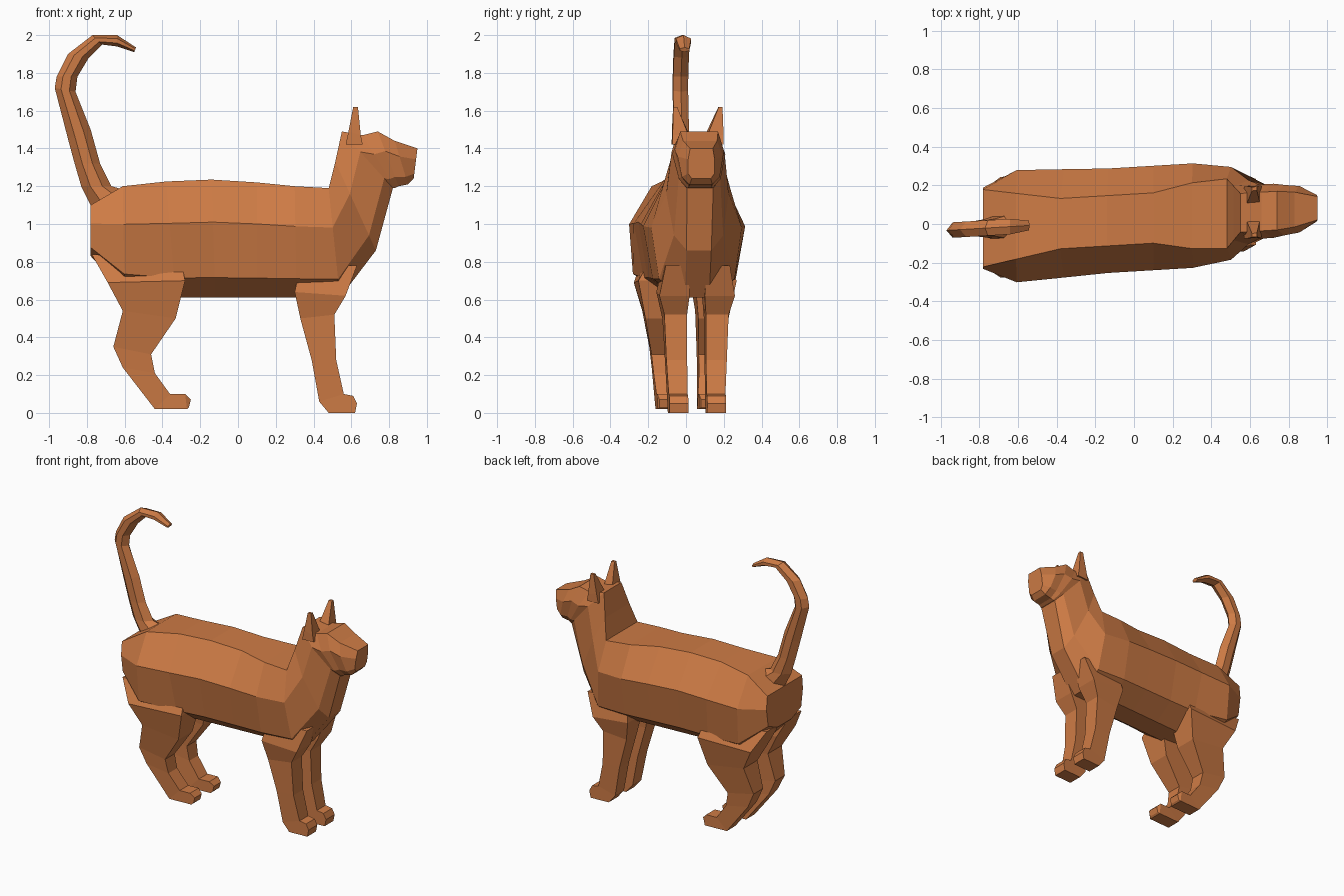
import bpy, bmesh
from mathutils import Vector

fur = bpy.data.materials.new("fur")
fur.diffuse_color = (0.62, 0.2, 0.06, 1)


def skew(p):
    # the whole animal stands turned slightly off the x axis
    return Vector((p[0], p[1] + 0.06 * p[0] + 0.025, p[2]))


def loft(name, rings):
    # skin a list of equal-sized point rings and cap both ends
    bm = bmesh.new()
    rows = [[bm.verts.new(skew(p)) for p in ring] for ring in rings]
    n = len(rows[0])
    for a, b in zip(rows, rows[1:]):
        for i in range(n):
            j = (i + 1) % n
            bm.faces.new((a[i], a[j], b[j], b[i]))
    bm.faces.new(rows[0][::-1])
    bm.faces.new(rows[-1])
    bmesh.ops.recalc_face_normals(bm, faces=bm.faces)
    me = bpy.data.meshes.new(name)
    bm.to_mesh(me)
    bm.free()
    me.materials.append(fur)
    ob = bpy.data.objects.new(name, me)
    bpy.context.collection.objects.link(ob)
    return ob


def body_ring(xt, zt, xb, zb, *widths):
    # eight points between a top and a bottom point, mirrored in y
    half = [(xt + (xb - xt) * f, w, zt + (zb - zt) * f)
            for f, w in zip((0, 0.36, 0.83, 1), widths)]
    return half + [(x, -y, z) for x, y, z in reversed(half)]


def limb_ring(side, xb, zb, xf, zf, y0, y1):
    # four points: back and front edge, inner and outer side
    return [(xb, side * y0, zb), (xb, side * y1, zb),
            (xf, side * y1, zf), (xf, side * y0, zf)]


def tail_ring(xo, zo, xi, zi, w):
    # six points between the outer and inner edge of the curl
    return [(xo + (xi - xo) * f, y * w, zo + (zi - zo) * f)
            for f, y in ((0, 0), (0.3, 1), (0.7, 1), (1, 0), (0.7, -1), (0.3, -1))]


# torso, neck and head: top x z, bottom x z, four half widths
torso = [
    (-0.78, 1.10, -0.78, 0.83, 0.20, 0.21, 0.19, 0.08),
    (-0.61, 1.20, -0.60, 0.64, 0.17, 0.29, 0.27, 0.10),
    (-0.38, 1.225, -0.33, 0.61, 0.13, 0.28, 0.23, 0.08),
    (-0.14, 1.235, -0.12, 0.61, 0.13, 0.27, 0.22, 0.08),
    (0.10, 1.22, 0.10, 0.61, 0.13, 0.27, 0.22, 0.08),
    (0.30, 1.20, 0.31, 0.61, 0.17, 0.27, 0.22, 0.08),
    (0.48, 1.19, 0.54, 0.61, 0.18, 0.24, 0.20, 0.065),
    (0.515, 1.33, 0.73, 0.86, 0.14, 0.165, 0.13, 0.065),
    (0.55, 1.49, 0.82, 1.19, 0.10, 0.14, 0.11, 0.07),
    (0.66, 1.47, 0.83, 1.19, 0.10, 0.14, 0.11, 0.065),
    (0.74, 1.49, 0.85, 1.20, 0.10, 0.13, 0.10, 0.06),
    (0.83, 1.44, 0.90, 1.21, 0.09, 0.12, 0.10, 0.06),
    (0.95, 1.40, 0.93, 1.24, 0.06, 0.07, 0.07, 0.05),
]
loft("body_and_head", [body_ring(*r) for r in torso])

# limbs: back x z, front x z, inner y, outer y
front_leg = [
    (0.33, 0.78, 0.63, 0.78, 0.05, 0.17),
    (0.30, 0.64, 0.57, 0.62, 0.04, 0.20),
    (0.33, 0.50, 0.51, 0.52, 0.05, 0.17),
    (0.39, 0.28, 0.52, 0.28, 0.05, 0.16),
    (0.43, 0.06, 0.56, 0.10, 0.05, 0.15),
    (0.48, 0.00, 0.61, 0.09, 0.05, 0.15),
    (0.62, 0.00, 0.63, 0.05, 0.05, 0.15),
]
hind_leg = [
    (-0.775, 0.84, -0.30, 0.80, 0.05, 0.20),
    (-0.69, 0.69, -0.28, 0.70, 0.04, 0.26),
    (-0.61, 0.54, -0.33, 0.50, 0.06, 0.22),
    (-0.66, 0.35, -0.46, 0.31, 0.07, 0.18),
    (-0.61, 0.24, -0.44, 0.21, 0.07, 0.17),
    (-0.44, 0.02, -0.36, 0.10, 0.06, 0.16),
    (-0.27, 0.02, -0.28, 0.10, 0.06, 0.16),
    (-0.26, 0.03, -0.25, 0.07, 0.07, 0.15),
]
ear = [
    (0.57, 1.42, 0.66, 1.42, 0.04, 0.135),
    (0.585, 1.49, 0.65, 1.47, 0.05, 0.135),
    (0.61, 1.62, 0.635, 1.62, 0.11, 0.13),
]
for name, rows in (("front_leg", front_leg), ("hind_leg", hind_leg), ("ear", ear)):
    for side, tag in ((-1, "right"), (1, "left")):
        loft(f"{name}_{tag}", [limb_ring(side, *r) for r in rows])

# curled tail: outer x z, inner x z, half width
tail = [
    (-0.77, 1.08, -0.60, 1.18, 0.06),
    (-0.83, 1.20, -0.67, 1.20, 0.045),
    (-0.865, 1.32, -0.73, 1.32, 0.04),
    (-0.90, 1.45, -0.78, 1.50, 0.04),
    (-0.97, 1.72, -0.86, 1.70, 0.04),
    (-0.96, 1.78, -0.85, 1.78, 0.04),
    (-0.90, 1.90, -0.79, 1.88, 0.04),
    (-0.77, 2.00, -0.72, 1.95, 0.04),
    (-0.64, 2.00, -0.64, 1.94, 0.04),
    (-0.54, 1.935, -0.55, 1.91, 0.025),
]
loft("tail", [tail_ring(*r) for r in tail])
